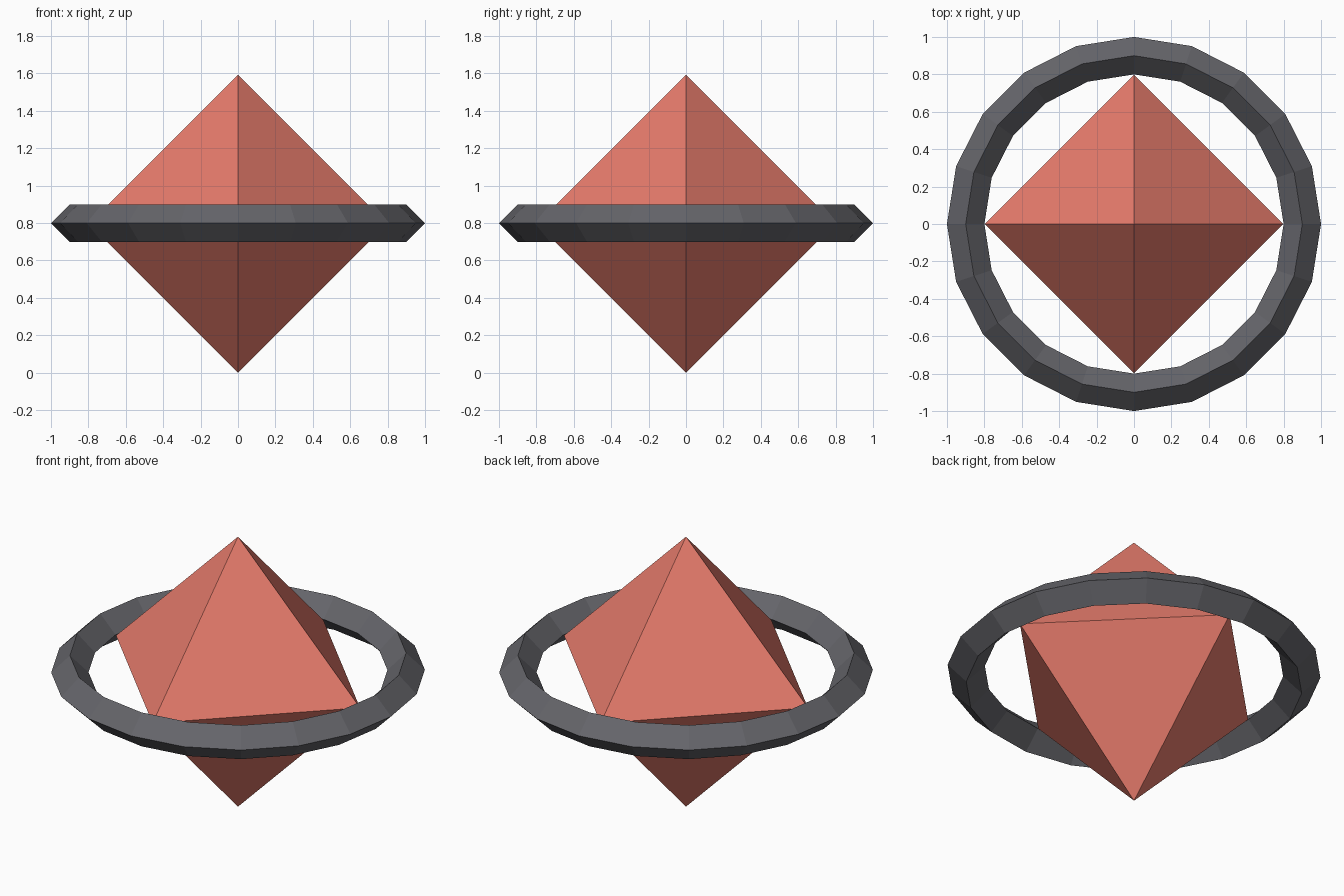
import bpy
import math

if "Cube" in bpy.data.objects:
    bpy.data.objects.remove(bpy.data.objects["Cube"])

CENTRE_Z = 0.797


def paint(obj, name, colour):
    mat = bpy.data.materials.new(name)
    mat.diffuse_color = (*colour, 1.0)
    mat.use_nodes = True
    mat.node_tree.nodes["Principled BSDF"].inputs["Base Color"].default_value = mat.diffuse_color
    obj.data.materials.append(mat)


def mesh_object(name, verts, faces):
    mesh = bpy.data.meshes.new(name)
    mesh.from_pydata(verts, [], faces)
    obj = bpy.data.objects.new(name, mesh)
    bpy.context.collection.objects.link(obj)
    obj.location.z = CENTRE_Z
    return obj


# Crystal: regular octahedron, four equator corners and two tips
r = 0.797
corners = [(r, 0, 0), (0, r, 0), (-r, 0, 0), (0, -r, 0), (0, 0, r), (0, 0, -r)]
sides = []
for i in range(4):
    j = (i + 1) % 4
    sides += [(i, j, 4), (j, i, 5)]
crystal = mesh_object("crystal", corners, sides)
paint(crystal, "coral", (0.80, 0.20, 0.15))

# Ring: 20-sided loop with a diamond cross-section
bpy.ops.mesh.primitive_torus_add(
    major_segments=20, minor_segments=4,
    major_radius=0.9, minor_radius=0.1,
    location=(0, 0, CENTRE_Z + 0.003))
ring = bpy.context.object
ring.name = "ring"
for face in ring.data.polygons:
    face.use_smooth = False
paint(ring, "dark_grey", (0.13, 0.13, 0.145))
